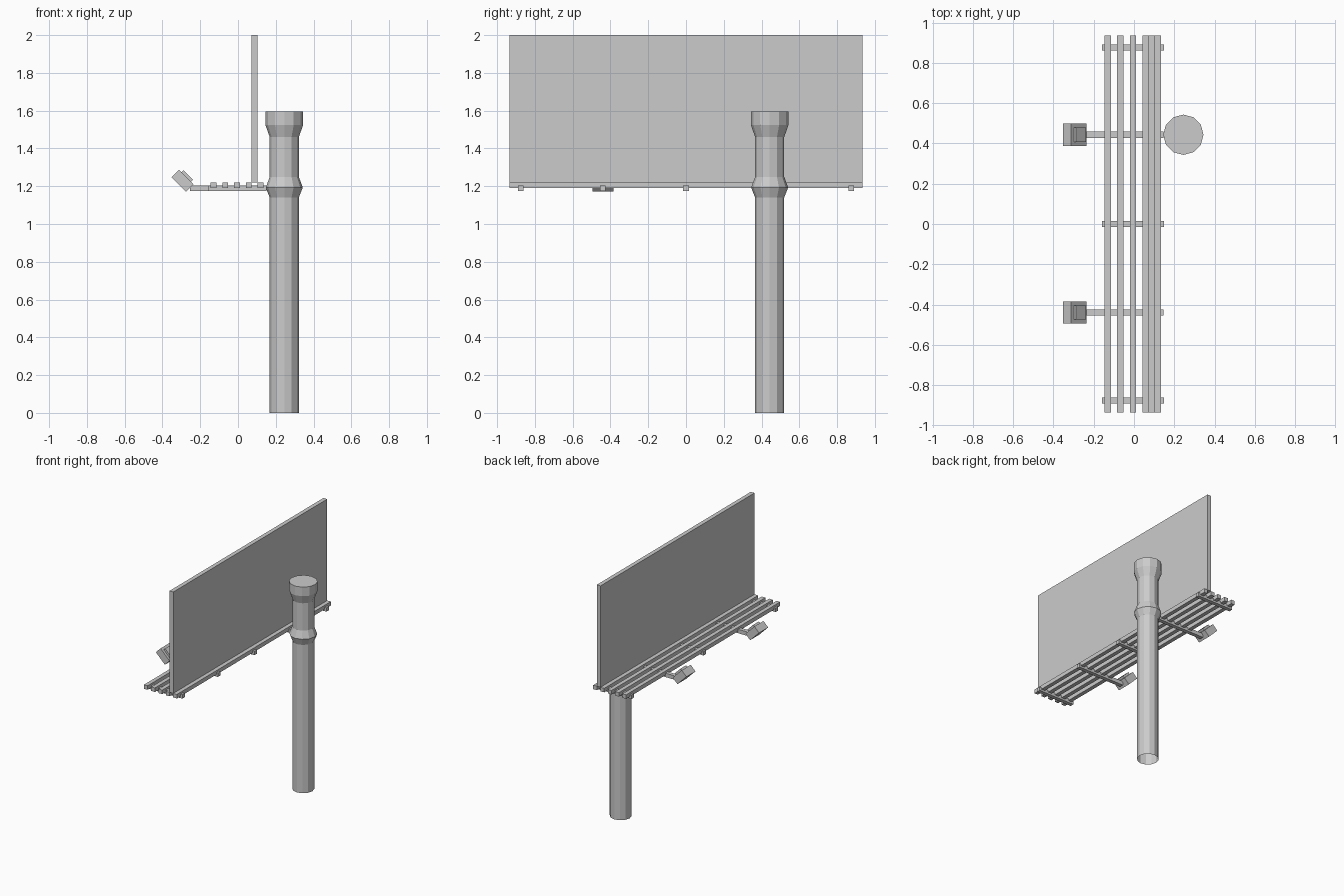
import bpy, bmesh, math
from mathutils import Matrix, Vector

cube = bpy.data.objects.get("Cube")
if cube:
    bpy.data.objects.remove(cube, do_unlink=True)

grey = bpy.data.materials.new("plain grey")
grey.use_nodes = True
COLOR = (0.6, 0.6, 0.6, 1)
grey.diffuse_color = COLOR
grey.node_tree.nodes["Principled BSDF"].inputs["Base Color"].default_value = COLOR


def finish(name, bm):
    mesh = bpy.data.meshes.new(name)
    bmesh.ops.recalc_face_normals(bm, faces=bm.faces)
    bm.to_mesh(mesh)
    bm.free()
    mesh.materials.append(grey)
    obj = bpy.data.objects.new(name, mesh)
    bpy.context.collection.objects.link(obj)
    return obj


def box(name, center, size, tilt=0):
    bm = bmesh.new()
    place = (Matrix.Translation(center) @ Matrix.Rotation(tilt, 4, 'Y')
             @ Matrix.Diagonal((*size, 1)))
    bmesh.ops.create_cube(bm, size=1, matrix=place)
    return finish(name, bm)


def lathe(name, center, profile, sides):
    """Faceted column, open at the bottom and capped at the top."""
    bm = bmesh.new()
    rings = []
    for r, z in profile:
        rings.append([bm.verts.new((center[0] + r * math.cos(a), center[1] + r * math.sin(a), z))
                      for a in (math.tau * i / sides for i in range(sides))])
    for low, high in zip(rings, rings[1:]):
        for i in range(sides):
            j = (i + 1) % sides
            bm.faces.new((low[i], low[j], high[j], high[i]))
    bm.faces.new(rings[-1])
    return finish(name, bm)


# Supporting pole with a collar and a flared head
lathe("pole", (0.245, 0.443),
      [(0.077, 0), (0.077, 1.14), (0.098, 1.193), (0.077, 1.25),
       (0.077, 1.46), (0.1, 1.525), (0.1, 1.595)], 12)

# Display board
box("board", (0.088, 0, 1.61), (0.032, 1.87, 0.78))

# Walkway slats, the last two clasping the board
for i in range(5):
    box(f"slat_{i + 1}", (-0.13 + i * 0.0623, 0, 1.205), (0.031, 1.87, 0.031))

# Short beams under the walkway
for name, y in (("front", -0.875), ("middle", 0), ("back", 0.875)):
    box(f"{name}_beam", (-0.005, y, 1.19), (0.31, 0.03, 0.03))

# Lamp arms, tilted lamp housings and raised lenses
TILT = math.radians(45)
normal = Vector((1, 0, 1)).normalized()
for name, y in (("front", -0.44), ("back", 0.443)):
    box(f"{name}_lamp_arm", (-0.053, y, 1.19), (0.4, 0.03, 0.03))
    middle = Vector((-0.294, y, 1.229))
    box(f"{name}_lamp_housing", middle, (0.108, 0.11, 0.056), TILT)
    box(f"{name}_lamp_lens", middle + normal * 0.034, (0.07, 0.07, 0.02), TILT)
